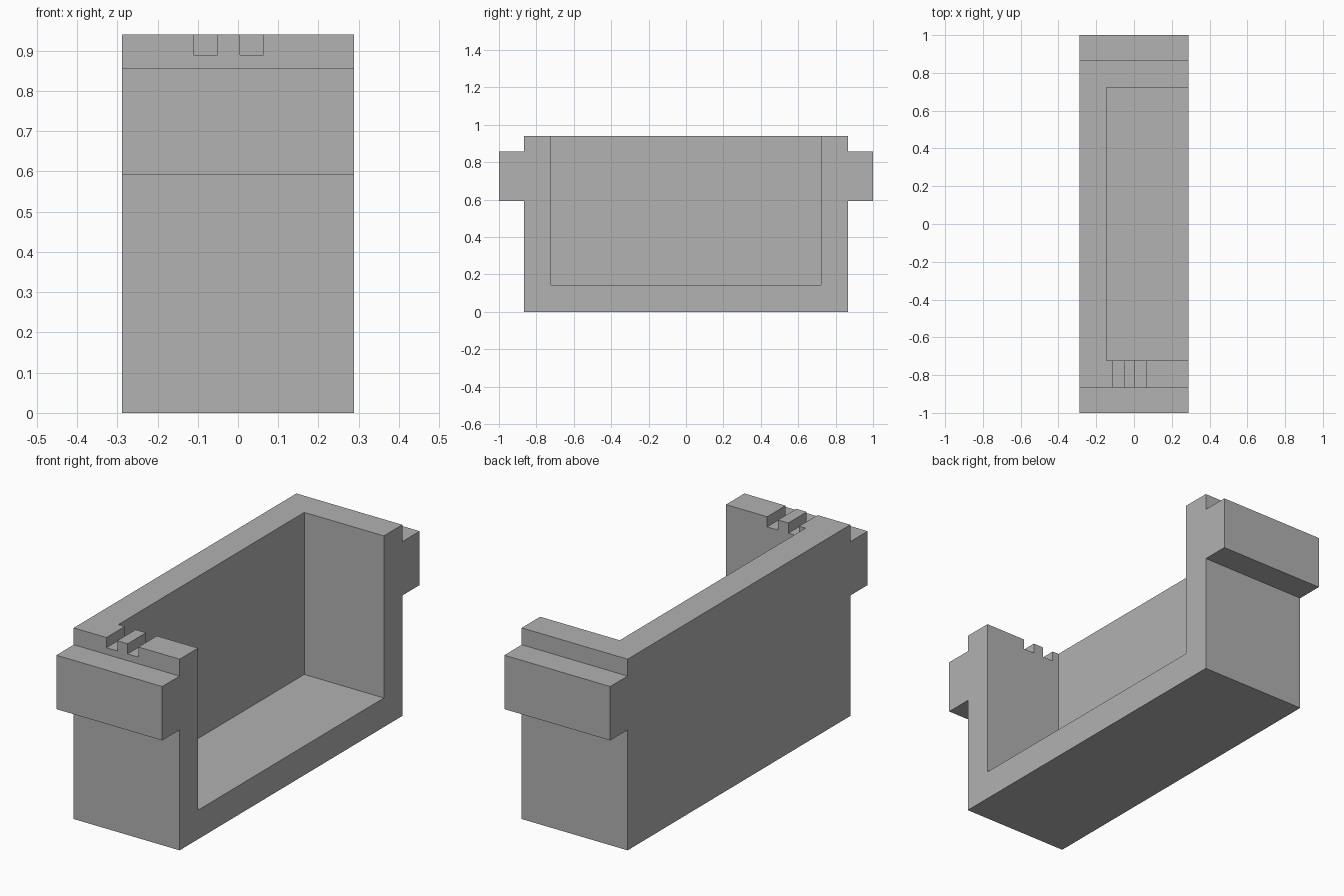
import bpy
import bmesh

cube = bpy.data.objects.get("Cube")
if cube:
    bpy.data.objects.remove(cube, do_unlink=True)

# Overall dimensions
HALF_X, HALF_Y, HEIGHT = 0.288, 0.865, 0.94
WALL = 0.143
LUG_Y, LUG_LOW, LUG_HIGH = 1.0, 0.592, 0.857
NOTCH_DEPTH = 0.05

grey = bpy.data.materials.new("plain_grey")
grey.use_nodes = True
grey.diffuse_color = (0.445, 0.445, 0.445, 1)
grey.node_tree.nodes["Principled BSDF"].inputs["Base Color"].default_value = grey.diffuse_color


def extrude_x(name, outline, x0, x1):
    """Solid made by extruding a (y, z) outline along x."""
    bm = bmesh.new()
    face = bm.faces.new([bm.verts.new((x0, y, z)) for y, z in outline])
    moved = bmesh.ops.extrude_face_region(bm, geom=[face])["geom"]
    verts = [g for g in moved if isinstance(g, bmesh.types.BMVert)]
    bmesh.ops.translate(bm, verts=verts, vec=(x1 - x0, 0, 0))
    bmesh.ops.recalc_face_normals(bm, faces=bm.faces)
    mesh = bpy.data.meshes.new(name)
    bm.to_mesh(mesh)
    bm.free()
    mesh.materials.append(grey)
    obj = bpy.data.objects.new(name, mesh)
    bpy.context.collection.objects.link(obj)
    return obj


def cut_box(target, name, x0, x1, y0, y1, z0, z1):
    """Subtract a box from the target and discard the cutter."""
    cutter = extrude_x(name, [(y0, z0), (y1, z0), (y1, z1), (y0, z1)], x0, x1)
    cutter.hide_render = True
    mod = target.modifiers.new(name, "BOOLEAN")
    mod.operation = "DIFFERENCE"
    mod.solver = "EXACT"
    mod.object = cutter
    bpy.context.view_layer.objects.active = target
    bpy.ops.object.modifier_apply(modifier=mod.name)
    bpy.data.objects.remove(cutter, do_unlink=True)


# Outer body with a full-width lug on each end
side = [(HALF_Y, 0), (HALF_Y, LUG_LOW), (LUG_Y, LUG_LOW),
        (LUG_Y, LUG_HIGH), (HALF_Y, LUG_HIGH), (HALF_Y, HEIGHT)]
outline = side + [(-y, z) for y, z in reversed(side)]
body = extrude_x("open_tray_body", outline, -HALF_X, HALF_X)

# Cavity open at the top and on the left side
inner_y = HALF_Y - WALL
cut_box(body, "cavity", -HALF_X + WALL, HALF_X + 0.1,
        -inner_y, inner_y, WALL, HEIGHT + 0.1)

# Two notches through the top of the front wall
for x in (-0.11, 0.005):
    cut_box(body, "notch", x, x + 0.059, -HALF_Y - 0.05, -inner_y + 0.05,
            HEIGHT - NOTCH_DEPTH, HEIGHT + 0.1)
